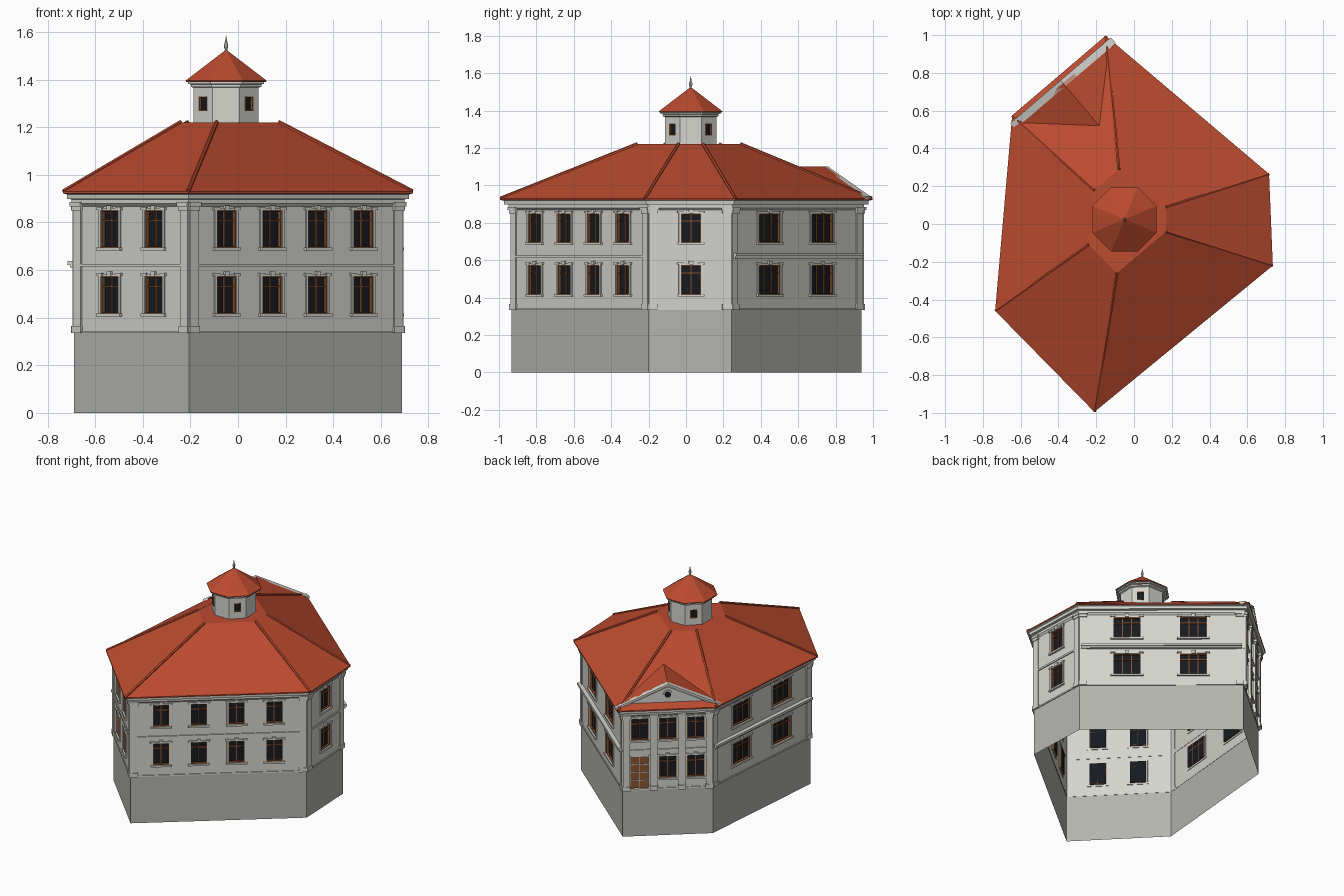
import bpy, bmesh, math
from mathutils import Vector, Matrix

if "Cube" in bpy.data.objects:
    bpy.data.objects.remove(bpy.data.objects["Cube"])


def material(name, col):
    m = bpy.data.materials.new(name)
    m.diffuse_color = (*col, 1)
    m.use_nodes = True
    m.node_tree.nodes["Principled BSDF"].inputs["Base Color"].default_value = m.diffuse_color
    return m


RED = material("roof_tile", (0.5, 0.07, 0.028))
BROWN = material("timber", (0.26, 0.09, 0.03))
GLASS = material("dark_glass", (0.008, 0.01, 0.014))
WALL = material("plaster", (0.66, 0.66, 0.62))
STONE = material("plinth_stone", (0.46, 0.46, 0.43))
parts = {}


def part(name, mat=WALL):
    if name not in parts:
        parts[name] = (bmesh.new(), mat)
    return parts[name][0]


def face(bm, pts):
    bm.faces.new([bm.verts.new(p) for p in pts])


def box(bm, M, x0, x1, y0, y1, z0, z1):
    S = Matrix.Diagonal((x1 - x0, y1 - y0, z1 - z0, 1))
    T = Matrix.Translation(((x0 + x1) / 2, (y0 + y1) / 2, (z0 + z1) / 2))
    bmesh.ops.create_cube(bm, size=1, matrix=M @ T @ S)


def rod(bm, a, b, r, n=6):
    d = b - a
    M = Matrix.Translation((a + b) / 2) @ d.to_track_quat('Z', 'Y').to_matrix().to_4x4()
    bmesh.ops.create_cone(bm, cap_ends=True, segments=n, radius1=r, radius2=r,
                          depth=d.length, matrix=M)


def offset(poly, d):
    """Move every edge of a counter-clockwise outline outward by d."""
    out = []
    for i, p in enumerate(poly):
        a, b = p - poly[i - 1], poly[(i + 1) % len(poly)] - p
        n1, n2 = Vector((a.y, -a.x)).normalized(), Vector((b.y, -b.x)).normalized()
        out.append(p + (n1 + n2) * d / (1 + n1.dot(n2)))
    return out


def loft(bm, rings):
    """Join outlines given as (points, z) from bottom to top."""
    vs = [[bm.verts.new((p.x, p.y, z)) for p in pts] for pts, z in rings]
    for lo, hi in zip(vs, vs[1:]):
        for i in range(len(lo)):
            j = (i + 1) % len(lo)
            bm.faces.new((lo[i], lo[j], hi[j], hi[i]))
    return vs[-1]


def side_frame(poly, i):
    """Frame of one side: x along the wall, y inward, z up."""
    a, b = poly[i], poly[(i + 1) % len(poly)]
    u = (b - a).normalized()
    M = Matrix(((u.x, -u.y, 0, a.x), (u.y, u.x, 0, a.y), (0, 0, 1, 0), (0, 0, 0, 1)))
    return M, (b - a).length


def window(M, cx, w, z0, z1, cols=2, trim=True, d=0.014):
    x0, x1 = cx - w / 2, cx + w / 2
    g, f, s = part("window_glass", GLASS), part("window_frames", BROWN), part("window_surrounds")
    face(g, [M @ Vector(p) for p in ((x0, d, z0), (x1, d, z0), (x1, d, z1), (x0, d, z1))])
    t = 0.005
    for a in (x0, x1 - t):
        box(f, M, a, a + t, -0.002, d, z0, z1)
    for a in (z0, z1 - t):
        box(f, M, x0, x1, -0.002, d, a, a + t)
    if not trim:
        return
    for k in range(1, cols):
        c = x0 + w * k / cols
        box(f, M, c - 0.003, c + 0.003, 0.006, d, z0, z1)
    zt = z0 + (z1 - z0) * 0.74
    box(f, M, x0, x1, 0.006, d, zt - 0.003, zt + 0.003)
    # stone surround, sill, lintel ears and keystone
    for a in (x0 - 0.012, x1):
        box(s, M, a, a + 0.012, -0.007, 0.004, z0, z1)
    box(s, M, x0 - 0.012, x1 + 0.012, -0.007, 0.004, z1, z1 + 0.01)
    box(s, M, x0 - 0.018, x1 + 0.018, -0.014, 0.004, z0 - 0.012, z0)
    for a in (x0 - 0.02, x1 - 0.012):
        box(s, M, a, a + 0.032, -0.011, 0, z1 + 0.003, z1 + 0.014)
    box(s, M, cx - 0.012, cx + 0.012, -0.012, 0, z1, z1 + 0.022)


def wall(bm, M, L, zb, zt, holes):
    """Flat wall with rectangular openings (x0, x1, z0, z1)."""
    xs = sorted({0, L, *[h[0] for h in holes], *[h[1] for h in holes]})
    zs = sorted({zb, zt, *[h[2] for h in holes], *[h[3] for h in holes]})
    for x0, x1 in zip(xs, xs[1:]):
        for z0, z1 in zip(zs, zs[1:]):
            x, z = (x0 + x1) / 2, (z0 + z1) / 2
            if not any(h[0] < x < h[1] and h[2] < z < h[3] for h in holes):
                face(bm, [M @ Vector(p) for p in ((x0, 0, z0), (x1, 0, z0), (x1, 0, z1), (x0, 0, z1))])


def pilaster(M, x0, x1, d):
    s = part("pilasters")
    box(s, M, x0, x1, -d, 0.002, 0.335, 0.885)
    box(s, M, x0 - 0.004, x1 + 0.004, -d - 0.005, 0.002, 0.335, 0.365)
    box(s, M, x0 - 0.004, x1 + 0.004, -d - 0.006, 0.002, 0.85, 0.868)
    box(s, M, x0 - 0.008, x1 + 0.008, -d - 0.011, 0.002, 0.868, 0.885)


eave = [Vector(p) for p in ((-0.735, -0.46), (-0.21, -0.995), (0.735, -0.22),
                            (0.715, 0.265), (-0.15, 0.997), (-0.645, 0.575))]
top = [Vector(p) for p in ((-0.24, -0.11), (-0.09, -0.26), (0.17, -0.04),
                           (0.17, 0.09), (-0.08, 0.29), (-0.21, 0.18))]
walls = offset(eave, -0.045)

# plinth, open underneath
loft(part("plinth", STONE), [(walls, 0), (walls, 0.335)])

# six sides: window positions along the side, window width, panes
sides = [((0.316, 0.70), 0.105, 2), ((0.174, 0.388, 0.602, 0.816), 0.105, 2),
         ((0.51,), 0.107, 2), ((0.29, 0.695), 0.178, 3),
         ((0.19, 0.5, 0.81), 0.115, 2), ((0.29, 0.70), 0.178, 3)]
for i, (ts, w, cols) in enumerate(sides):
    M, L = side_frame(walls, i)
    holes, bands = [], part("string_courses")
    for t in ts:
        for z0, z1 in ((0.417, 0.573), (0.695, 0.85)):
            c = t * L
            if i == 4 and t < 0.3 and z0 < 0.5:
                # entrance door with pale panel bars
                z0, z1 = 0.345, 0.573
                box(part("door", BROWN), M, c - w / 2, c + w / 2, 0.004, 0.014, z0, z1)
                bars = part("door_bars")
                box(bars, M, c - 0.002, c + 0.002, 0, 0.006, z0, z1)
                for k in range(1, 4):
                    z = z0 + (z1 - z0) * k / 4
                    box(bars, M, c - w / 2, c + w / 2, 0, 0.006, z - 0.002, z + 0.002)
                for a in (c - w / 2 - 0.01, c + w / 2):
                    box(part("door_surround"), M, a, a + 0.01, -0.008, 0.006, z0, z1 + 0.01)
            else:
                window(M, c, w, z0, z1, cols)
            holes.append((c - w / 2, c + w / 2, z0, z1))
    wall(part("walls"), M, L, 0.335, 0.885, holes)
    box(bands, M, 0, L, -0.006, 0.002, 0.335, 0.345)
    if i in (3, 5):
        box(bands, M, 0.01, L - 0.01, -0.018, 0.002, 0.61, 0.622)
        box(bands, M, 0.01, L - 0.01, -0.028, 0.002, 0.622, 0.638)
    else:
        box(bands, M, 0, L, -0.007, 0.002, 0.614, 0.626)
    if i == 4:
        for t in (0.04, 0.345, 0.655, 0.96):
            pilaster(M, t * L - 0.022, t * L + 0.022, 0.018)
    else:
        pilaster(M, 0, 0.046, 0.007)
        pilaster(M, L - 0.046, L, 0.007)

# stepped cornice below the eaves
loft(part("cornice"), [(offset(walls, d), z) for d, z in (
    (0, 0.868), (0.011, 0.88), (0.011, 0.897), (0.028, 0.899), (0.03, 0.918), (0.043, 0.922))])

# main hipped roof with flat top, and hip caps
roof = part("main_roof", RED)
cap = loft(roof, [(offset(walls, 0.03), 0.92), (eave, 0.922), (eave, 0.931), (top, 1.22)])
roof.faces.new(cap)
for e, t in zip(eave, top):
    rod(part("hip_caps", RED), Vector((*e.lerp(t, 0.005), 0.931)), Vector((*t, 1.222)), 0.009)

# pediment gable above the entrance side
M, L = side_frame(walls, 4)
mid, half, zl, za = L / 2, 0.35, 0.94, 1.10
gable, rake = part("gable_roof", RED), part("pediment_cornice")
for s in (-1, 1):
    lo = (mid + s * half, 0.0, zl)
    pts = [lo, (mid, 0.0, za), (mid, 0.305, za)]
    face(gable, [M @ Vector(p) for p in pts[::-s]])
    slope = Vector((s * half, 0, zl - za))
    n = math.hypot(half, za - zl)
    R = M @ Matrix.Translation((mid, 0, za)) @ Matrix.Rotation(-math.atan2(slope.z, slope.x), 4, 'Y')
    box(rake, R, 0, n, -0.02, 0.02, -0.014 if s > 0 else 0, 0 if s > 0 else 0.014)
    box(rake, R, 0, n, -0.006, 0.02, -0.026 if s > 0 else 0, 0 if s > 0 else 0.026)
face(part("tympanum"), [M @ Vector(p) for p in (
    (mid - half + 0.02, 0.008, zl), (mid + half - 0.02, 0.008, zl), (mid, 0.008, za - 0.01))])
for name, mat, r, y in (("round_window_ring", WALL, 0.03, 0.0), ("round_window_glass", GLASS, 0.021, -0.003)):
    rod(part(name, mat), M @ Vector((mid, y, 1.015)), M @ Vector((mid, 0.012, 1.015)), r, 16)

# octagonal lantern
C = Vector((-0.05, 0.025))


def octagon(flat):
    r = flat / math.cos(math.pi / 8)
    return [C + r * Vector((math.cos(a), math.sin(a)))
            for a in (math.pi * (k + 0.5) / 4 for k in range(8))]


body = octagon(0.137)
for i in range(8):
    M, L = side_frame(body, i)
    holes = []
    if i % 2 == 0:
        c = L / 2
        holes = [(c - 0.024, c + 0.024, 1.268, 1.33)]
        window(M, c, 0.048, 1.268, 1.33, trim=False, d=0.01)
    wall(part("lantern_walls"), M, L, 1.215, 1.372, holes)
loft(part("lantern_cornice"), [(octagon(d), z) for d, z in (
    (0.137, 1.366), (0.148, 1.37), (0.148, 1.38), (0.16, 1.382), (0.16, 1.39), (0.168, 1.391))])
tip = loft(part("lantern_roof", RED), [(octagon(0.168), 1.391), (octagon(0.17), 1.396), (octagon(0.004), 1.523)])
part("lantern_roof").faces.new(tip)

# turned finial
ring = lambda r: [C + r * Vector((math.cos(a * math.pi / 4), math.sin(a * math.pi / 4))) for a in range(8)]
loft(part("finial"), [(ring(r), z) for r, z in (
    (0.009, 1.513), (0.005, 1.527), (0.009, 1.537), (0.009, 1.546), (0.004, 1.562), (0.0005, 1.586))])

for name, (bm, mat) in parts.items():
    me = bpy.data.meshes.new(name)
    bmesh.ops.remove_doubles(bm, verts=bm.verts, dist=1e-6)
    bm.to_mesh(me)
    bm.free()
    me.materials.append(mat)
    bpy.context.collection.objects.link(bpy.data.objects.new(name, me))
